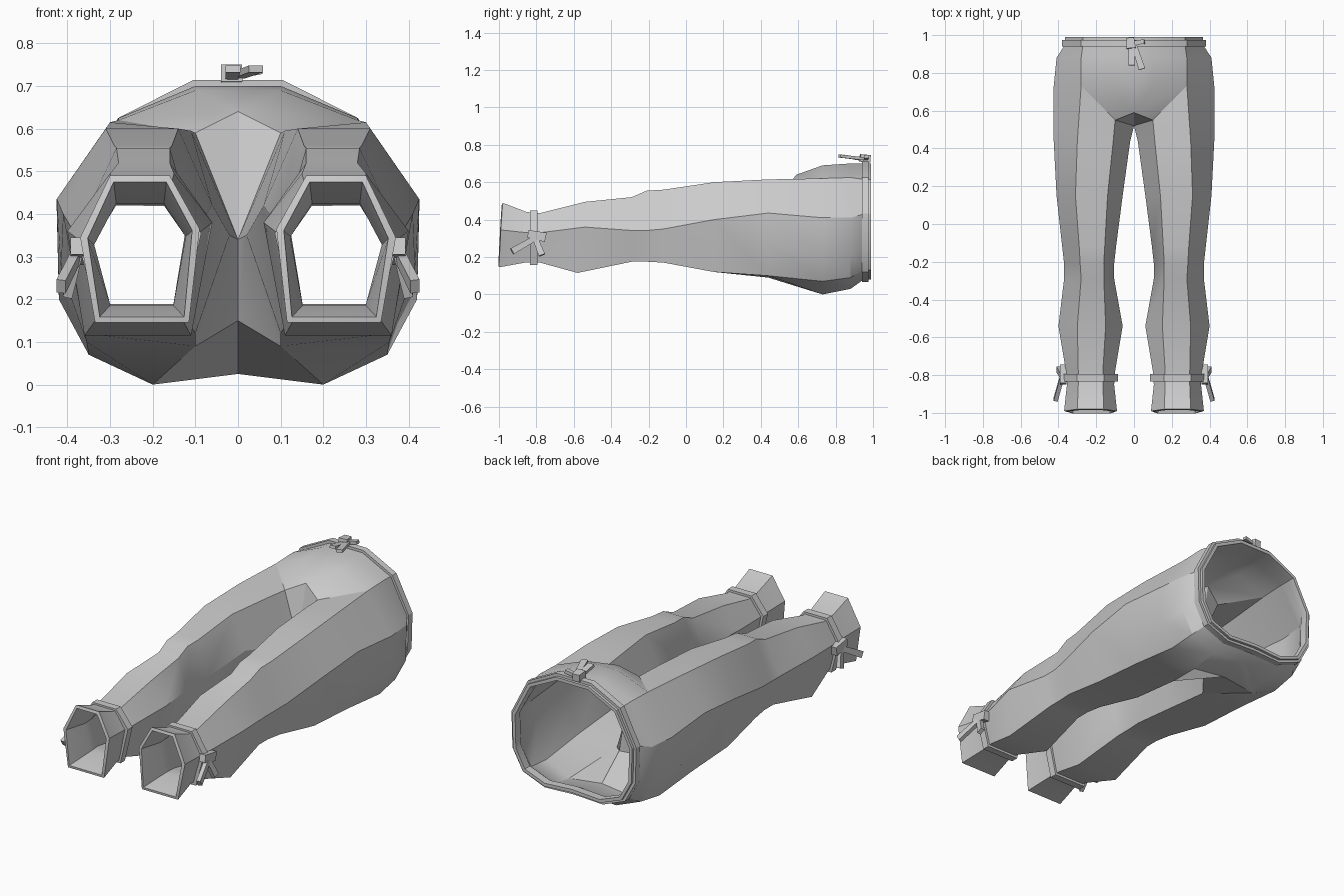
import bpy, bmesh
from mathutils import Vector

if bpy.data.objects.get("Cube"):
    bpy.data.objects.remove(bpy.data.objects["Cube"], do_unlink=True)

cloth = bpy.data.materials.new("grey_cloth")
cloth.use_nodes = True
grey = (0.6, 0.6, 0.6, 1)
cloth.diffuse_color = grey
cloth.node_tree.nodes["Principled BSDF"].inputs["Base Color"].default_value = grey


def finish(bm, name, mirror=False, thickness=0.0):
    """Turn a bmesh into a shaded object, mirrored and thickened if asked."""
    bmesh.ops.remove_doubles(bm, verts=bm.verts, dist=0.0005)
    bmesh.ops.recalc_face_normals(bm, faces=bm.faces)
    mesh = bpy.data.meshes.new(name)
    bm.to_mesh(mesh)
    bm.free()
    mesh.materials.append(cloth)
    obj = bpy.data.objects.new(name, mesh)
    bpy.context.collection.objects.link(obj)
    bpy.ops.object.select_all(action="DESELECT")
    obj.select_set(True)
    bpy.context.view_layer.objects.active = obj
    if mirror:
        mod = obj.modifiers.new("mirror", "MIRROR")
        mod.merge_threshold = 0.001
        bpy.ops.object.modifier_apply(modifier=mod.name)
    if thickness:
        mod = obj.modifiers.new("shell", "SOLIDIFY")
        mod.thickness = thickness
        mod.offset = -1
        bpy.ops.object.modifier_apply(modifier=mod.name)
    bpy.ops.object.shade_smooth_by_angle(angle=0.5)
    return obj


def face(bm, *verts):
    unique = []
    for v in verts:
        if all((v.co - u.co).length > 0.0005 for u in unique):
            unique.append(v)
    if len(unique) > 2:
        bm.faces.new(unique)


def bridge(bm, a, b, closed):
    n = len(a)
    for i in range(n if closed else n - 1):
        j = (i + 1) % n
        face(bm, a[i], a[j], b[j], b[i])


def add_ring(bm, points):
    return [bm.verts.new(p) for p in points]


# Leg sections: y, top, bottom, middle, outer, inner, then the
# outer and inner corner of the top and of the bottom
LEG = [
    (-.99, .49, .145, .345, .37, .09, .30, .16, .335, .115),
    (-.85, .44, .172, .33, .355, .105, .295, .165, .31, .14),
    (-.78, .435, .17, .33, .36, .10, .295, .165, .32, .14),
    (-.54, .495, .115, .36, .40, .06, .30, .15, .36, .11),
    (-.29, .52, .175, .342, .37, .105, .28, .16, .33, .14),
    (-.21, .555, .175, .342, .37, .105, .285, .16, .33, .14),
    (-.12, .56, .17, .35, .38, .095, .29, .155, .34, .13),
    (.15, .60, .12, .40, .41, .06, .31, .14, .36, .10),
]


def leg_points(y, top, low, mid, out, inn, to, ti, bo, bi):
    return [(to, y, top), (out, y, mid), (out, y, mid), (bo, y, low),
            (bi, y, low), (inn, y, mid + .02), (ti, y, top)]


def hip_points(y, pairs):
    return [(x, y, z) for x, z in pairs]


HIP = [(0, .69), (.10, .69), (.28, .62), (.425, .41), (.42, .20),
       (.35, .07), (.20, 0), (0, .025)]
SEAT = [(0, .70), (.10, .70), (.28, .625), (.41, .41), (.405, .21),
        (.34, .09), (.19, .03), (0, .05)]
WAIST = [(0, .70), (.10, .70), (.27, .615), (.365, .43), (.36, .24),
         (.30, .13), (.17, .08), (0, .09)]

# Trousers: one half as a shell, mirrored across the middle
bm = bmesh.new()
rings = [add_ring(bm, leg_points(*s)) for s in LEG]
rings[0][0].co.y = rings[0][6].co.y = -.98
for i in (3, 4):
    rings[0][i].co.y = -1
    rings[3][i].co.y = -.58
thigh = add_ring(bm, hip_points(.44, [
    (.30, .615), (.425, .435), (.415, .27), (.355, .10),
    (.10, .09), (.02, .35), (.11, .595)]))
rings.append(thigh)
for a, b in zip(rings, rings[1:]):
    bridge(bm, a, b, True)
hips = [add_ring(bm, hip_points(y, p)) for y, p in
        ((.73, HIP), (.88, SEAT), (.95, WAIST), (.99, WAIST))]
for a, b in zip(hips, hips[1:]):
    bridge(bm, a, b, False)
hip = hips[0]
bridge(bm, thigh[:5], hip[2:7], False)

# Crotch gusset joining the thigh to the belly and seat
groin = bm.verts.new((.10, .55, .59))
belly = bm.verts.new((0, .59, .64))
fork = bm.verts.new((0, .52, .34))
under = bm.verts.new((0, .57, .15))
face(bm, thigh[0], hip[2], groin, thigh[6])
face(bm, thigh[6], groin, fork, thigh[5])
face(bm, hip[2], hip[1], belly, groin)
face(bm, hip[1], hip[0], belly)
face(bm, groin, belly, fork)
face(bm, thigh[5], fork, under, thigh[4])
face(bm, thigh[4], under, hip[7], hip[6])
finish(bm, "trousers", mirror=True, thickness=.018)


def band(name, section, y0, y1, grow, mirror):
    """Flat cord wrapped round a closed section of (x, z) points."""
    bm = bmesh.new()
    xs, zs = zip(*section)
    cx, cz = (min(xs) + max(xs)) / 2, (min(zs) + max(zs)) / 2
    loops = []
    for y, d in ((y0, -.008), (y0, grow), (y1, grow), (y1, -.008)):
        pts = []
        for x, z in section:
            v = Vector((x - cx, z - cz))
            v *= 1 + d / v.length
            pts.append((cx + v.x, y, cz + v.y))
        loops.append(add_ring(bm, pts))
    for a, b in zip(loops, loops[1:] + loops[:1]):
        bridge(bm, a, b, True)
    return finish(bm, name, mirror)


# Drawcords at the waist and both ankles
whole = WAIST[1:] + [(-x, z) for x, z in WAIST[-2:0:-1]]
band("waist_cord", whole, .94, .975, .015, False)
ankle = [(x, z) for x, y, z in leg_points(*LEG[2])]
del ankle[2]
band("ankle_cords", ankle, -.835, -.795, .015, True)


def strap(name, start, end, width, depth, up, mirror=False):
    """Tapered box running from start to end, its flat side facing up."""
    a, b = Vector(start), Vector(end)
    along = (b - a).normalized()
    side = along.cross(Vector(up)).normalized()
    normal = side.cross(along)
    bm = bmesh.new()
    loops = []
    for p, s in ((a, .4), (b, .5)):
        loops.append(add_ring(bm, [
            p + side * width * s * i + normal * depth * j / 2
            for i, j in ((-1, -1), (1, -1), (1, 1), (-1, 1))]))
    bridge(bm, loops[0], loops[1], True)
    for loop in loops:
        face(bm, *loop)
    finish(bm, name, mirror)


# Waist bow: knot and two hanging ends
UP, OUT = (0, 0, 1), (1, 0, 0)
strap("waist_knot", (-.02, .985, .725), (-.015, .93, .73), .05, .04, UP)
strap("waist_tail_left", (0, .95, .725), (.042, .82, .74), .035, .016, UP)
strap("waist_tail_right", (-.015, .95, .72), (-.012, .84, .74), .035, .016, UP)
strap("waist_loop", (-.01, .96, .725), (.055, .965, .737), .025, .018, UP)

# Ankle ties on the outer side of each leg
strap("ankle_knots", (.375, -.845, .325), (.375, -.75, .305), .05, .035, OUT, True)
strap("ankle_tails_long", (.375, -.79, .31), (.415, -.93, .23), .035, .022, OUT, True)
strap("ankle_tails_short", (.375, -.81, .31), (.40, -.77, .21), .035, .022, OUT, True)
